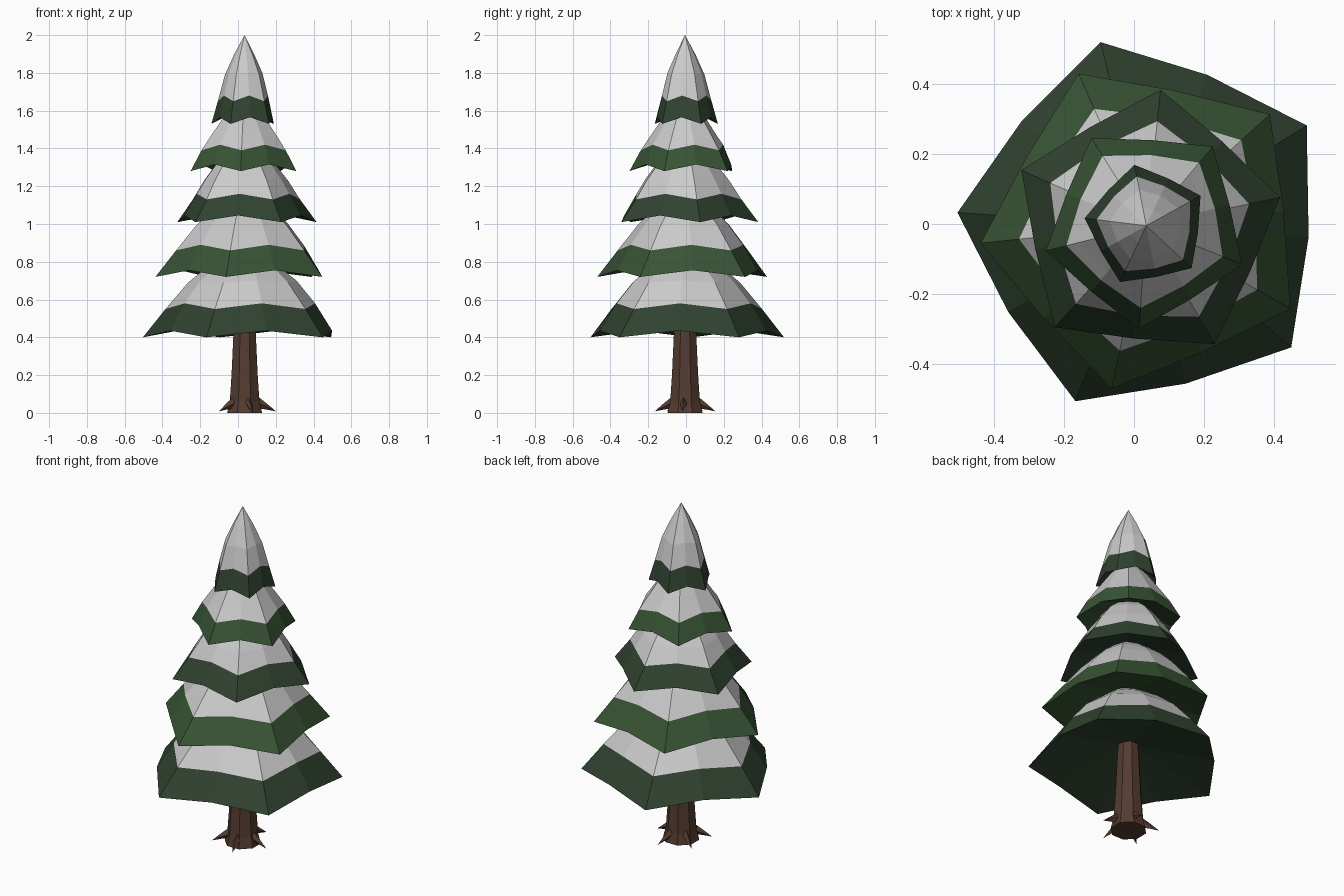
import bpy, bmesh
from math import cos, sin, radians
from mathutils import Vector

if "Cube" in bpy.data.objects:
    bpy.data.objects.remove(bpy.data.objects["Cube"])

CX, CY = 0.035, -0.005          # tree axis


def material(name, rgb):
    m = bpy.data.materials.new(name)
    m.diffuse_color = (*rgb, 1)
    m.use_nodes = True
    m.node_tree.nodes["Principled BSDF"].inputs["Base Color"].default_value = m.diffuse_color
    return m


DARK = material("dark_green", (0.03, 0.055, 0.03))
LIGHT = material("mid_green", (0.04, 0.09, 0.035))
SNOW = material("snow_white", (0.75, 0.75, 0.75))
BARK = material("bark", (0.09, 0.045, 0.03))


def star_ring(angle, r, z, mid, lift):
    """Ten points: five tips alternating with drawn-in, raised valleys."""
    pts = []
    for i in range(10):
        a = radians(angle + 36 * i)
        k, dz = (mid, lift) if i % 2 else (1, 0)
        pts.append(Vector((CX + r * k * cos(a), CY + r * k * sin(a), z + dz)))
    return pts


def loft(name, rings, mat):
    """Skin rings of points; a ring of one point is an apex, open ends are capped."""
    bm = bmesh.new()
    vr = [[bm.verts.new(p) for p in ring] for ring in rings]
    for a, b in zip(vr, vr[1:]):
        n = max(len(a), len(b))
        for i in range(n):
            j = (i + 1) % n
            if len(a) == 1:
                bm.faces.new((a[0], b[j], b[i]))
            elif len(b) == 1:
                bm.faces.new((a[i], a[j], b[0]))
            else:
                bm.faces.new((a[i], a[j], b[j], b[i]))
    for ring in (vr[0], vr[-1]):
        if len(ring) > 2:
            bm.faces.new(ring)
    bmesh.ops.recalc_face_normals(bm, faces=bm.faces)
    me = bpy.data.meshes.new(name)
    bm.to_mesh(me)
    bm.free()
    me.materials.append(mat)
    ob = bpy.data.objects.new(name, me)
    bpy.context.collection.objects.link(ob)
    return ob


# Tiers: tip angle, valley ratio, then (radius, z) for
# tips, snow edge, shoulder, upper shoulder, and the apex height
tiers = [
    (32, 0.86, (0.54, 0.40), (0.42, 0.55), (0.30, 0.69), (0.19, 0.78), 0.90),
    (42, 0.83, (0.475, 0.72), (0.365, 0.86), (0.26, 0.99), (0.19, 1.06), 1.20),
    (12, 0.83, (0.39, 1.01), (0.30, 1.13), (0.235, 1.23), (0.155, 1.33), 1.46),
    (50, 0.83, (0.295, 1.28), (0.235, 1.39), (0.195, 1.45), (0.105, 1.58), 1.70),
    (29, 0.84, (0.177, 1.53), (0.143, 1.65), (0.105, 1.79), (0.055, 1.90), 2.00),
]
for n, (ang, mid, tip, edge, sh1, sh2, top) in enumerate(tiers, 1):
    rim = star_ring(ang, *tip, mid, 0.035)
    snow_edge = star_ring(ang, *edge, mid + 0.03, 0.03)
    under = [Vector((CX, CY, tip[1] + 0.14))]
    loft(f"needle_tier_{n}", [under, rim, snow_edge], LIGHT if n in (2, 4) else DARK)
    loft(f"snow_tier_{n}", [snow_edge,
                            star_ring(ang, *sh1, mid + 0.06, 0.01),
                            star_ring(ang, *sh2, 0.92, 0),
                            [Vector((CX, CY, top))]], SNOW)


def circle(r, z, n=8):
    return [Vector((CX + r * cos(radians(22.5 + 360 * i / n)),
                    CY + r * sin(radians(22.5 + 360 * i / n)), z)) for i in range(n)]


# Trunk flaring at the base
loft("trunk", [circle(0.1, 0), circle(0.085, 0.06), circle(0.075, 0.2),
               circle(0.063, 0.44), circle(0.055, 0.56)], BARK)

# Root spikes
for n, deg in enumerate((-5, 75, 145, 215, 285), 1):
    out = Vector((cos(radians(deg)), sin(radians(deg)), 0))
    side = Vector((-out.y, out.x, 0))
    base = Vector((CX, CY, 0))

    def section(r, z, w, h):
        c = base + out * r + Vector((0, 0, z))
        up = Vector((0, 0, h))
        return [c + side * w, c + up, c - side * w, c - up]

    loft(f"root_{n}", [section(0.06, 0.06, 0.02, 0.035),
                       section(0.115, 0.035, 0.014, 0.017),
                       [base + out * 0.167 + Vector((0, 0, 0.008))]], BARK)
